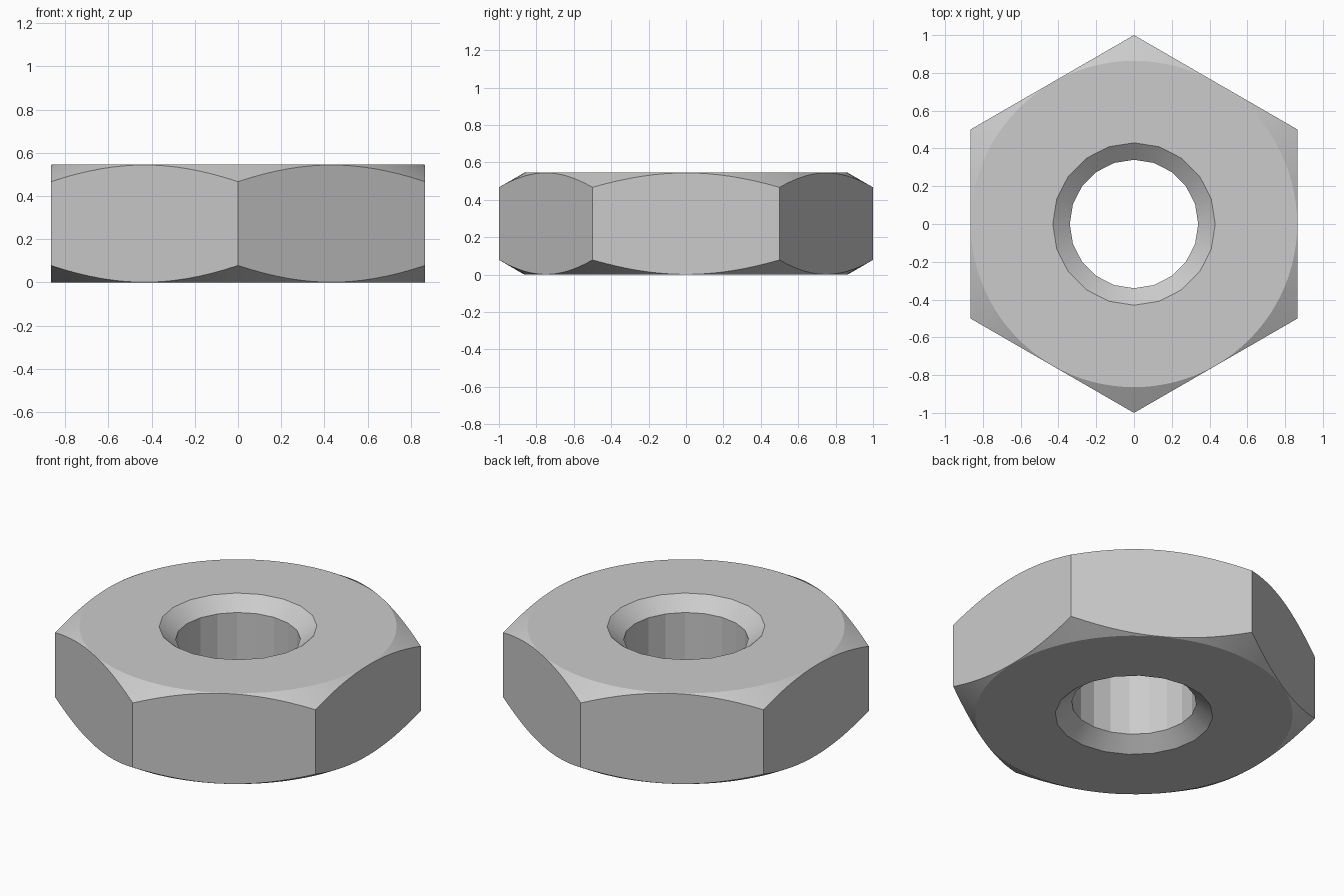
import bpy, bmesh
from math import pi, radians, tan

cube = bpy.data.objects.get("Cube")
if cube:
    bpy.data.objects.remove(cube)

HEIGHT = 0.545
FLAT_R = 0.864       # radius of the flat round faces
BORE_R, RIM_R, BEVEL = 0.34, 0.43, 0.075

steel = bpy.data.materials.new("steel grey")
steel.use_nodes = True
grey = (0.6, 0.6, 0.6, 1)
steel.diffuse_color = grey
steel.node_tree.nodes["Principled BSDF"].inputs["Base Color"].default_value = grey


def stack(name, rings, sides, turn=0.0):
    """Closed solid through stacked (radius, height) polygon rings."""
    bm = bmesh.new()
    loops = []
    for r, z in rings:
        loops.append([bm.verts.new((r * cos_, r * sin_, z)) for cos_, sin_ in circle(sides, turn)])
    for low, high in zip(loops, loops[1:]):
        for i in range(sides):
            j = (i + 1) % sides
            bm.faces.new((low[i], low[j], high[j], high[i]))
    bm.faces.new(loops[0][::-1])
    bm.faces.new(loops[-1])
    mesh = bpy.data.meshes.new(name)
    bm.to_mesh(mesh)
    bm.free()
    mesh.materials.append(steel)
    obj = bpy.data.objects.new(name, mesh)
    bpy.context.collection.objects.link(obj)
    return obj


def circle(sides, turn):
    from math import cos, sin
    return [(cos(turn + 2 * pi * i / sides), sin(turn + 2 * pi * i / sides)) for i in range(sides)]


# Hexagonal body, taller than needed, with corners front and back
nut = stack("hex_nut", [(1, -0.1), (1, HEIGHT + 0.1)], 6, pi / 2)

# Double-cone blank that rounds off the hexagon's corners
wide = 1.15
drop = (wide - FLAT_R) * tan(radians(30))
blank = stack("corner_cone_cutter",
              [(FLAT_R, 0), (wide, drop), (wide, HEIGHT - drop), (FLAT_R, HEIGHT)], 96)

# Bore with a bevelled rim at each end
over = 0.05
flare = RIM_R + over * (RIM_R - BORE_R) / BEVEL
bore = stack("bore_cutter",
             [(flare, -over), (BORE_R, BEVEL), (BORE_R, HEIGHT - BEVEL), (flare, HEIGHT + over)], 20)

for cutter, operation in ((blank, 'INTERSECT'), (bore, 'DIFFERENCE')):
    cutter.hide_render = True
    mod = nut.modifiers.new(cutter.name, 'BOOLEAN')
    mod.operation = operation
    mod.solver = 'EXACT'
    mod.object = cutter

# Bake the cuts, then remove the cutters
bpy.context.view_layer.update()
baked = bpy.data.meshes.new_from_object(nut.evaluated_get(bpy.context.evaluated_depsgraph_get()))
nut.modifiers.clear()
nut.data = baked
for cutter in (blank, bore):
    bpy.data.objects.remove(cutter)

# Smooth cones, crisp edges
bpy.ops.object.select_all(action='DESELECT')
nut.select_set(True)
bpy.context.view_layer.objects.active = nut
bpy.ops.object.shade_smooth_by_angle(angle=radians(15))
